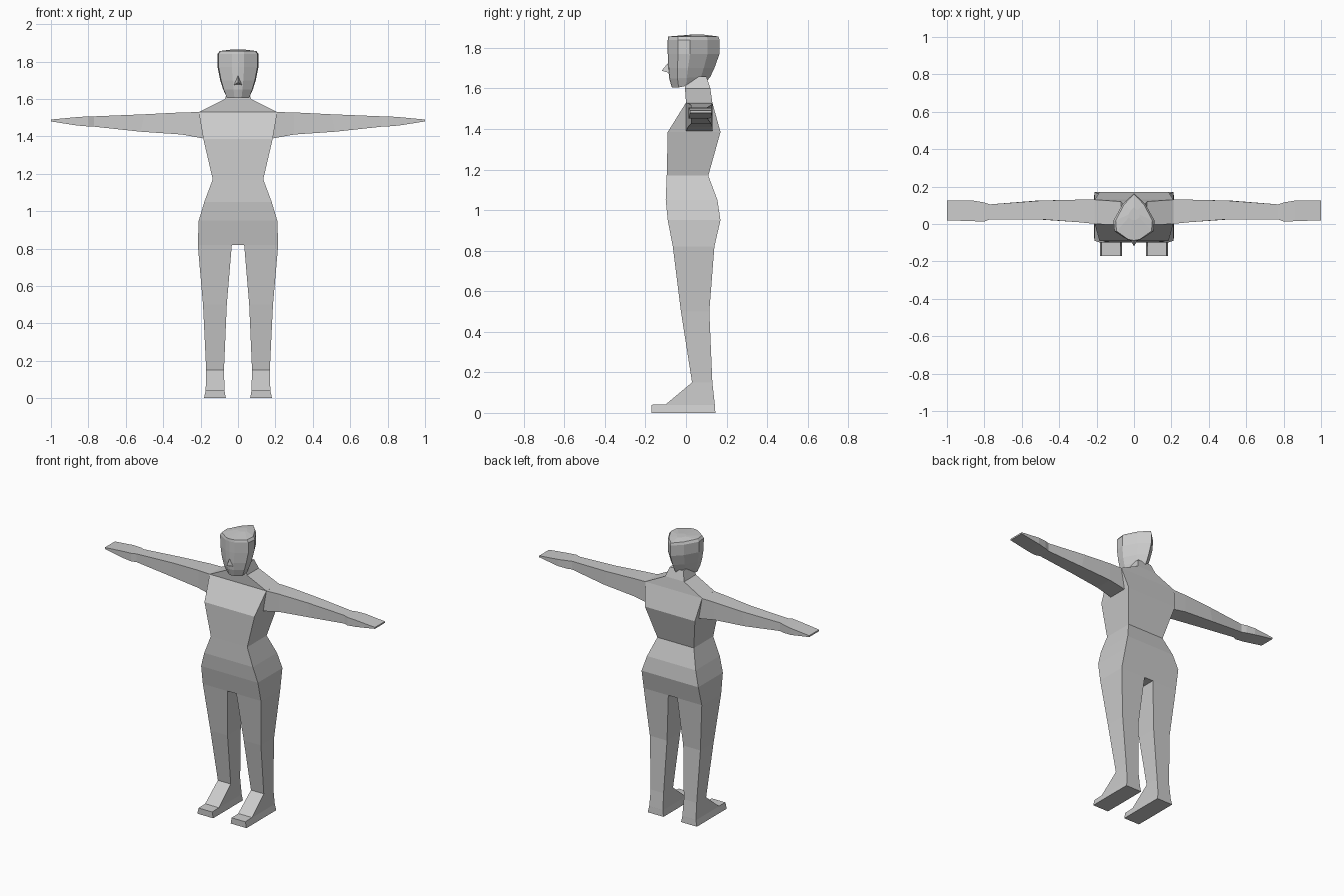
import bpy, bmesh

grey = bpy.data.materials.new("plain_grey")
grey.diffuse_color = (0.6, 0.6, 0.6, 1)


def make(name, verts, faces):
    mesh = bpy.data.meshes.new(name)
    mesh.from_pydata(verts, [], faces)
    bm = bmesh.new()
    bm.from_mesh(mesh)
    bmesh.ops.recalc_face_normals(bm, faces=bm.faces)
    bm.to_mesh(mesh)
    bm.free()
    mesh.materials.append(grey)
    obj = bpy.data.objects.new(name, mesh)
    bpy.context.collection.objects.link(obj)
    return obj


def loft(name, rings):
    """Skin equal-length rings of points and cap both ends."""
    n = len(rings[0])
    verts = [p for ring in rings for p in ring]
    faces = [(r * n + i, r * n + (i + 1) % n, (r + 1) * n + (i + 1) % n, (r + 1) * n + i)
             for r in range(len(rings) - 1) for i in range(n)]
    faces += [tuple(range(n)), tuple(range(len(verts) - n, len(verts)))]
    return make(name, verts, faces)


def rect(z, x0, x1, y0, y1):
    return [(x0, y0, z), (x1, y0, z), (x1, y1, z), (x0, y1, z)]


# Torso: z, half width, front, back
torso = [(0.82, 0.215, -0.065, 0.14), (0.95, 0.21, -0.09, 0.17),
         (1.05, 0.18, -0.10, 0.155), (1.17, 0.135, -0.095, 0.11),
         (1.385, 0.185, -0.09, 0.17), (1.53, 0.21, 0.0, 0.13)]
loft("torso", [rect(z, -w, w, f, b) for z, w, f, b in torso])

# Sloping shoulders and neck
neck = [(1.53, 0.21, 0.0, 0.13), (1.60, 0.07, -0.005, 0.12), (1.66, 0.05, 0.0, 0.10)]
loft("shoulders_and_neck", [rect(z, -w, w, f, b) for z, w, f, b in neck])

# Legs and feet: z, inner x, outer x, front, back
leg = [(0.82, 0.033, 0.215, -0.065, 0.14), (0.50, 0.06, 0.187, -0.025, 0.115),
       (0.15, 0.075, 0.17, 0.03, 0.13)]
foot = [(0.15, 0.075, 0.17, 0.03, 0.13), (0.042, 0.072, 0.173, -0.10, 0.142),
        (0.04, 0.072, 0.173, -0.17, 0.142), (0.0, 0.065, 0.182, -0.17, 0.145)]

# Arms: top x, bottom x, front, back, top z, bottom z
arm = [(0.20, 0.18, 0.0, 0.13, 1.53, 1.388), (0.30, 0.30, 0.01, 0.13, 1.528, 1.41),
       (0.50, 0.52, 0.025, 0.125, 1.518, 1.425), (0.77, 0.77, 0.025, 0.105, 1.507, 1.452)]
hand = [(0.77, 0.77, 0.025, 0.105, 1.507, 1.452), (0.80, 0.80, 0.013, 0.115, 1.507, 1.453),
        (0.86, 0.86, 0.015, 0.125, 1.503, 1.458), (1.0, 1.0, 0.02, 0.125, 1.49, 1.48)]

for side, s in (("left", 1), ("right", -1)):
    for part, rows in (("leg", leg), ("foot", foot)):
        loft(f"{side}_{part}", [rect(z, s * i, s * o, f, b) for z, i, o, f, b in rows])
    for part, rows in (("arm", arm), ("hand", hand)):
        loft(f"{side}_{part}", [[(s * xt, f, zt), (s * xt, b, zt), (s * xb, b, zb), (s * xb, f, zb)]
                                for xt, xb, f, b, zt, zb in rows])

# Head: a shield-shaped outline scaled at each height
half = [(0, 0), (0.3, 0.02), (0.95, 0.2), (1, 0.43), (0.55, 0.77), (0, 1)]
outline = half + [(-x, t) for x, t in half[-2:0:-1]]
# z, half width, front, back, rise toward the back
head = [(1.605, 0.062, -0.07, 0.10, 0.035), (1.65, 0.08, -0.083, 0.12, 0.01),
        (1.70, 0.095, -0.088, 0.14, 0), (1.77, 0.109, -0.09, 0.165, 0),
        (1.84, 0.11, -0.09, 0.165, 0), (1.856, 0.098, -0.088, 0.16, 0),
        (1.865, 0.03, 0.02, 0.09, 0)]
loft("head", [[(w * x, f + (b - f) * t, z + rise * max(0, t - 0.2)) for x, t in outline]
              for z, w, f, b, rise in head])

# Nose: a small wedge
make("nose", [(0, -0.085, 1.73), (-0.022, -0.08, 1.675), (0.022, -0.08, 1.675), (0, -0.12, 1.688)],
     [(0, 1, 3), (0, 3, 2), (1, 2, 3), (0, 2, 1)])
